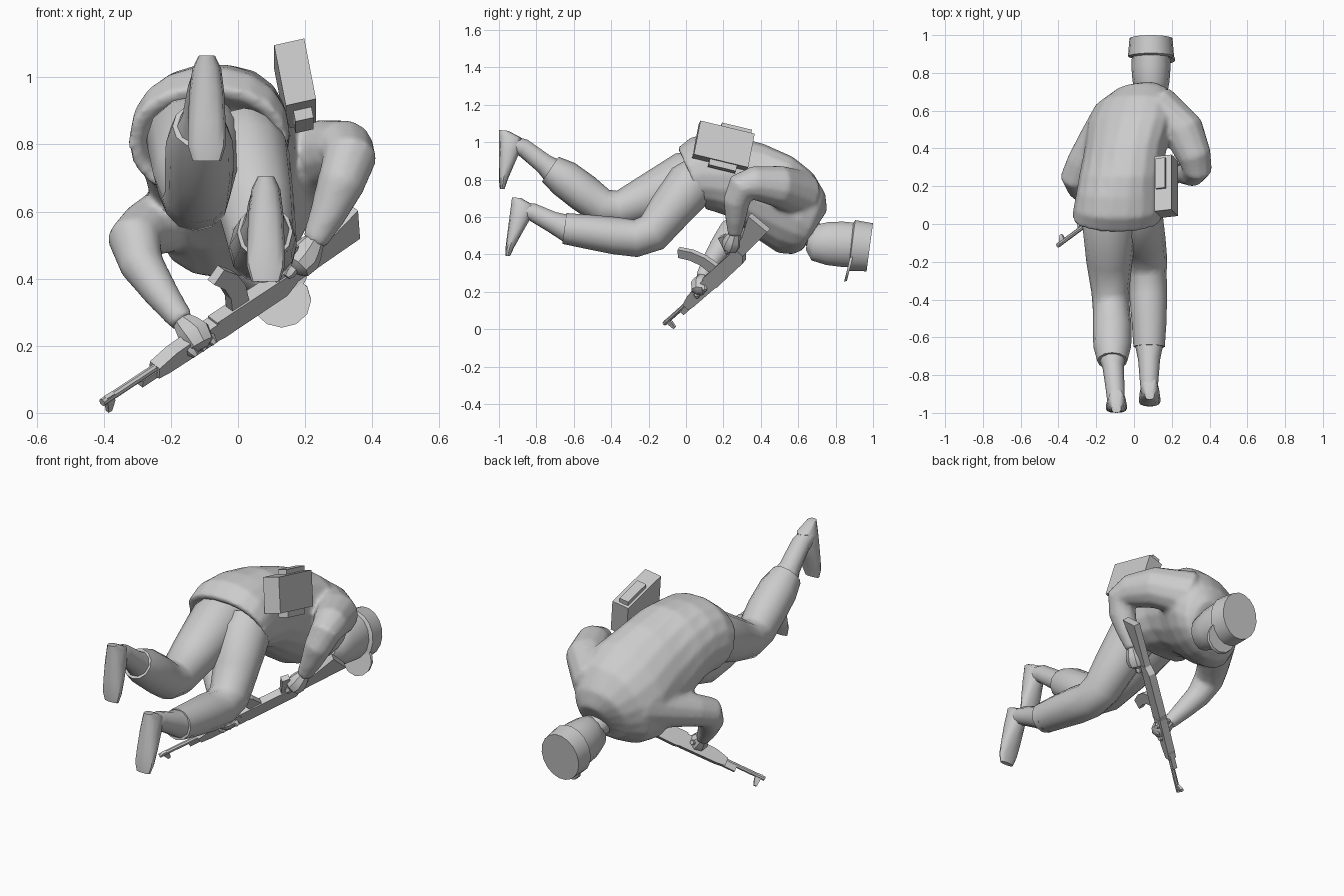
import bpy, bmesh, math
from mathutils import Vector as V

grey = bpy.data.materials.new("plain grey")
grey.diffuse_color = (0.6, 0.6, 0.6, 1)
parts = []


def finish(name, bm, angle=40):
    bmesh.ops.recalc_face_normals(bm, faces=bm.faces)
    me = bpy.data.meshes.new(name)
    bm.to_mesh(me)
    bm.free()
    me.materials.append(grey)
    ob = bpy.data.objects.new(name, me)
    bpy.context.collection.objects.link(ob)
    bpy.ops.object.select_all(action='DESELECT')
    ob.select_set(True)
    bpy.context.view_layer.objects.active = ob
    if angle:
        bpy.ops.object.shade_smooth_by_angle(angle=math.radians(angle))
    parts.append(ob)
    return ob


def skin(name, rings, angle=40):
    """Join rings of points into a closed body."""
    bm = bmesh.new()
    vs = [[bm.verts.new(p) for p in r] for r in rings]
    n = len(vs[0])
    for a, b in zip(vs, vs[1:]):
        for i in range(n):
            j = (i + 1) % n
            bm.faces.new((a[i], a[j], b[j], b[i]))
    bm.faces.new(vs[0])
    bm.faces.new(vs[-1])
    return finish(name, bm, angle)


def loft(name, secs, n=14, angle=40, power=1.0):
    """Sections: (y, z of one edge, y, z of the other edge, x centre, half width, optional roll)."""
    rings = []
    for y0, z0, y1, z1, x, w, *roll in secs:
        c = V((x, (y0 + y1) / 2, (z0 + z1) / 2))
        up = V((0, (y0 - y1) / 2, (z0 - z1) / 2))
        ring = []
        for i in range(n):
            a = 2 * math.pi * i / n
            s, k = math.sin(a), math.cos(a)
            s = math.copysign(abs(s) ** power, s)
            k = math.copysign(abs(k) ** power, k)
            ring.append(c + V((w * k, 0, w * k * sum(roll))) + up * s)
        rings.append(ring)
    return skin(name, rings, angle)


def tube(name, pts, n=12, angle=40):
    """Limb along points (x, y, z, radius)."""
    P = [V(p[:3]) for p in pts]
    side, rings = V((1, 0.1, 0)), []
    for i, p in enumerate(P):
        t = V((0, 0, 0))
        if i > 0:
            t += (p - P[i - 1]).normalized()
        if i < len(P) - 1:
            t += (P[i + 1] - p).normalized()
        t.normalize()
        side = (side - t * side.dot(t)).normalized()
        other = t.cross(side)
        rings.append([p + pts[i][3] * (side * math.cos(a) + other * math.sin(a))
                      for a in (2 * math.pi * k / n for k in range(n))])
    return skin(name, rings, angle)


def slab(name, c, u, v, w):
    """Box from a centre and three full edge vectors."""
    ring = lambda s: [c + u * (a / 2) + v * (b / 2) + w * (s / 2)
                      for a, b in ((-1, -1), (1, -1), (1, 1), (-1, 1))]
    return skin(name, [ring(-1), ring(1)], 0)


# Jacket body, with a hollow hem around the hips
jacket = loft("jacket", [
    (0.06, 0.93, 0.17, 0.70, -0.08, 0.17),
    (-0.03, 0.955, 0.10, 0.68, -0.085, 0.205),
    (-0.045, 0.985, 0.10, 0.655, -0.09, 0.238),
    (0.03, 1.045, 0.14, 0.645, -0.083, 0.238),
    (0.14, 1.055, 0.2, 0.625, -0.075, 0.23),
    (0.25, 1.05, 0.27, 0.59, -0.068, 0.222, 0.1),
    (0.42, 1.0, 0.38, 0.50, -0.045, 0.217, 0.2),
    (0.57, 0.93, 0.49, 0.43, -0.015, 0.235, 0.25),
    (0.68, 0.845, 0.57, 0.42, 0.015, 0.215, 0.2),
    (0.745, 0.74, 0.625, 0.44, 0.045, 0.155, 0.1),
    (0.755, 0.65, 0.64, 0.47, 0.075, 0.08)], n=18, power=0.92)

# Sleeves
sleeves = [tube("bent_sleeve", [
    (0.05, 0.58, 0.7, 0.1), (0.15, 0.595, 0.745, 0.13), (0.265, 0.49, 0.78, 0.112),
    (0.318, 0.36, 0.795, 0.093), (0.333, 0.295, 0.775, 0.081), (0.307, 0.27, 0.70, 0.073),
    (0.265, 0.265, 0.60, 0.055), (0.225, 0.26, 0.52, 0.038)]),
    tube("reaching_sleeve", [
        (-0.05, 0.56, 0.66, 0.1), (-0.125, 0.54, 0.63, 0.125), (-0.2, 0.43, 0.595, 0.102),
        (-0.275, 0.32, 0.56, 0.085), (-0.309, 0.245, 0.53, 0.081), (-0.287, 0.19, 0.455, 0.067),
        (-0.225, 0.13, 0.365, 0.052), (-0.165, 0.085, 0.285, 0.038)])]

# Blend the sleeves into the jacket
bpy.ops.object.select_all(action='DESELECT')
for ob in sleeves:
    ob.select_set(True)
    parts.remove(ob)
jacket.select_set(True)
bpy.context.view_layer.objects.active = jacket
bpy.ops.object.join()
mod = jacket.modifiers.new("blend", 'REMESH')
mod.mode, mod.voxel_size = 'VOXEL', 0.012
mod = jacket.modifiers.new("soften", 'SMOOTH')
mod.factor, mod.iterations = 0.5, 6
for m in list(jacket.modifiers):
    bpy.ops.object.modifier_apply(modifier=m.name)
bpy.ops.object.shade_smooth_by_angle(angle=math.radians(50))
jacket.data.materials.clear()
jacket.data.materials.append(grey)

# Trouser legs: raised leg at -x, kneeling leg at +x
tube("raised_trouser_leg", [
    (-0.12, 0.08, 0.85, 0.13), (-0.13, 0.0, 0.82, 0.145), (-0.13, -0.2, 0.72, 0.122),
    (-0.125, -0.36, 0.655, 0.1), (-0.12, -0.45, 0.67, 0.098), (-0.115, -0.55, 0.745, 0.103),
    (-0.115, -0.65, 0.82, 0.1), (-0.115, -0.725, 0.87, 0.08)])
tube("kneeling_trouser_leg", [
    (0.01, 0.08, 0.83, 0.12), (0.02, 0.02, 0.78, 0.135), (0.05, -0.09, 0.645, 0.118),
    (0.07, -0.18, 0.53, 0.105), (0.073, -0.27, 0.5, 0.1), (0.075, -0.38, 0.515, 0.1),
    (0.08, -0.52, 0.535, 0.092), (0.08, -0.65, 0.553, 0.083)])


# Boots: shaft, then a foot hanging from the heel
def foot(name, x, y, z, lean):
    secs = [(0, 0.0, 0.05, -0.005, 0.025), (0, -0.035, 0.125, -0.045, 0.043),
            (0, -0.10, 0.11, -0.12, 0.052), (0, -0.20, 0.075, -0.20, 0.056),
            (0, -0.27, 0.045, -0.27, 0.056), (0.005, -0.315, 0.03, -0.315, 0.042)]
    loft(name, [(y + a + lean * b, z + b, y + c + lean * d, z + d, x, w)
                for a, b, c, d, w in secs], n=12, power=0.85)


tube("raised_boot_shaft", [(-0.115, -0.69, 0.845, 0.078), (-0.11, -0.76, 0.9, 0.056),
                           (-0.1, -0.87, 0.985, 0.05), (-0.095, -0.95, 1.01, 0.045)], 10)
tube("kneeling_boot_shaft", [(0.08, -0.6, 0.54, 0.083), (0.08, -0.72, 0.59, 0.058),
                             (0.08, -0.82, 0.64, 0.05), (0.08, -0.9, 0.655, 0.043)], 10)
foot("raised_foot", -0.093, -1.0, 1.08, 0.0)
foot("kneeling_foot", 0.083, -0.93, 0.72, 0.13)

# Hands with curled fingers and thumb
for name, wrist, palm, tip in (
        ("trigger_hand", V((0.23, 0.262, 0.53)), V((0.195, 0.245, 0.475)), V((0.165, 0.23, 0.44))),
        ("support_hand", V((-0.17, 0.09, 0.29)), V((-0.13, 0.075, 0.25)), V((-0.105, 0.07, 0.205)))):
    tube(name, [(*wrist, 0.03), (*wrist.lerp(palm, 0.6), 0.045), (*palm, 0.052),
                (*palm.lerp(tip, 0.7), 0.045), (*tip, 0.02)], 8)
    for k in range(3):
        o = V((-0.03 + 0.028 * k, -0.02 + 0.02 * k, -0.02 + 0.018 * k))
        b, e = palm + o + V((0, 0, -0.01)), tip + o + V((0.01, 0.01, 0))
        tube(name + "_finger", [(*b, 0.017), (*b.lerp(e, 0.6), 0.018), (*e, 0.01)], 6)
    e = palm + V((0.0, 0.06, 0.02))
    tube(name + "_thumb", [(*palm, 0.02), (*e, 0.012)], 6)

# Neck, head and peaked cap
tube("neck", [(0.05, 0.58, 0.58, 0.085), (0.08, 0.68, 0.52, 0.07), (0.09, 0.76, 0.49, 0.065)])
loft("head", [(0.66, 0.53, 0.64, 0.44, 0.1, 0.045), (0.695, 0.575, 0.67, 0.38, 0.095, 0.08),
              (0.76, 0.59, 0.75, 0.355, 0.09, 0.098), (0.84, 0.593, 0.83, 0.345, 0.09, 0.104),
              (0.92, 0.585, 0.9, 0.345, 0.09, 0.1)])
loft("cap", [(0.895, 0.585, 0.87, 0.345, 0.09, 0.108), (0.905, 0.60, 0.87, 0.325, 0.09, 0.122),
             (1.0, 0.583, 0.965, 0.322, 0.09, 0.114)], n=18)
loft("cap_peak", [(0.885, 0.43, 0.845, 0.268, 0.13, 0.088),
                  (0.9, 0.43, 0.86, 0.273, 0.13, 0.088)], n=12)

# Satchel with flap and lower pouch
c, u, v, w = V((0.17, 0.2, 0.995)), V((0, 0.29, -0.07)), V((0.035, -0.035, -0.18)), V((0.09, 0.01, 0.02))
slab("satchel", c, u, v, w)
slab("satchel_top_flap", c - v * 0.53 + u * 0.17 - w * 0.1, u * 0.55, v * 0.2, w * 0.55)
slab("satchel_lower_pouch", c + v * 0.55 + u * 0.05 + w * 0.05, u * 0.5, v * 0.25, w * 0.6)

# Rifle: flat profiles in a frame with "a" along the barrel and "d" towards the magazine
muzzle = V((-0.405, -0.115, 0.045))
a = (V((0.355, 0.445, 0.545)) - muzzle).normalized()
d = V((0.0, -0.165, 0.15))
d = (d - a * d.dot(a)).normalized()
s = a.cross(d)


def plate(name, prof, thick):
    skin(name, [[muzzle + a * x + d * y + s * (k * thick / 2) for x, y in prof] for k in (-1, 1)], 0)


tube("rifle_barrel", [(*(muzzle + a * x), 0.012) for x in (0, 0.32)], 8)
plate("rifle_front_sight", [(0.015, 0.012), (0.045, 0.012), (0.05, -0.02), (0.04, -0.055),
                            (0.025, -0.055), (0.02, -0.02)], 0.014)
plate("rifle_gas_tube", [(0.16, -0.034), (0.32, -0.034), (0.32, -0.008), (0.16, -0.008)], 0.024)
plate("rifle_handguard", [(0.22, -0.03), (0.27, -0.036), (0.47, -0.038), (0.47, 0.038),
                          (0.29, 0.03), (0.22, 0.012)], 0.042)
plate("rifle_receiver", [(0.46, -0.035), (0.5, -0.042), (0.76, -0.038), (0.8, -0.01),
                         (0.8, 0.045), (0.46, 0.045)], 0.04)
plate("rifle_stock", [(0.78, -0.01), (1.063, 0.0), (1.045, 0.13), (0.9, 0.07), (0.78, 0.045)], 0.036)
plate("rifle_grip", [(0.71, 0.04), (0.76, 0.04), (0.8, 0.14), (0.76, 0.15)], 0.03)
plate("rifle_magazine", [(0.53, 0.04), (0.52, 0.1), (0.49, 0.16), (0.44, 0.215),
                         (0.48, 0.25), (0.54, 0.19), (0.58, 0.12), (0.6, 0.04)], 0.028)

# Stand the whole figure on the ground
low = min(p.co.z for ob in parts for p in ob.data.vertices)
for ob in parts:
    for p in ob.data.vertices:
        p.co.z -= low
